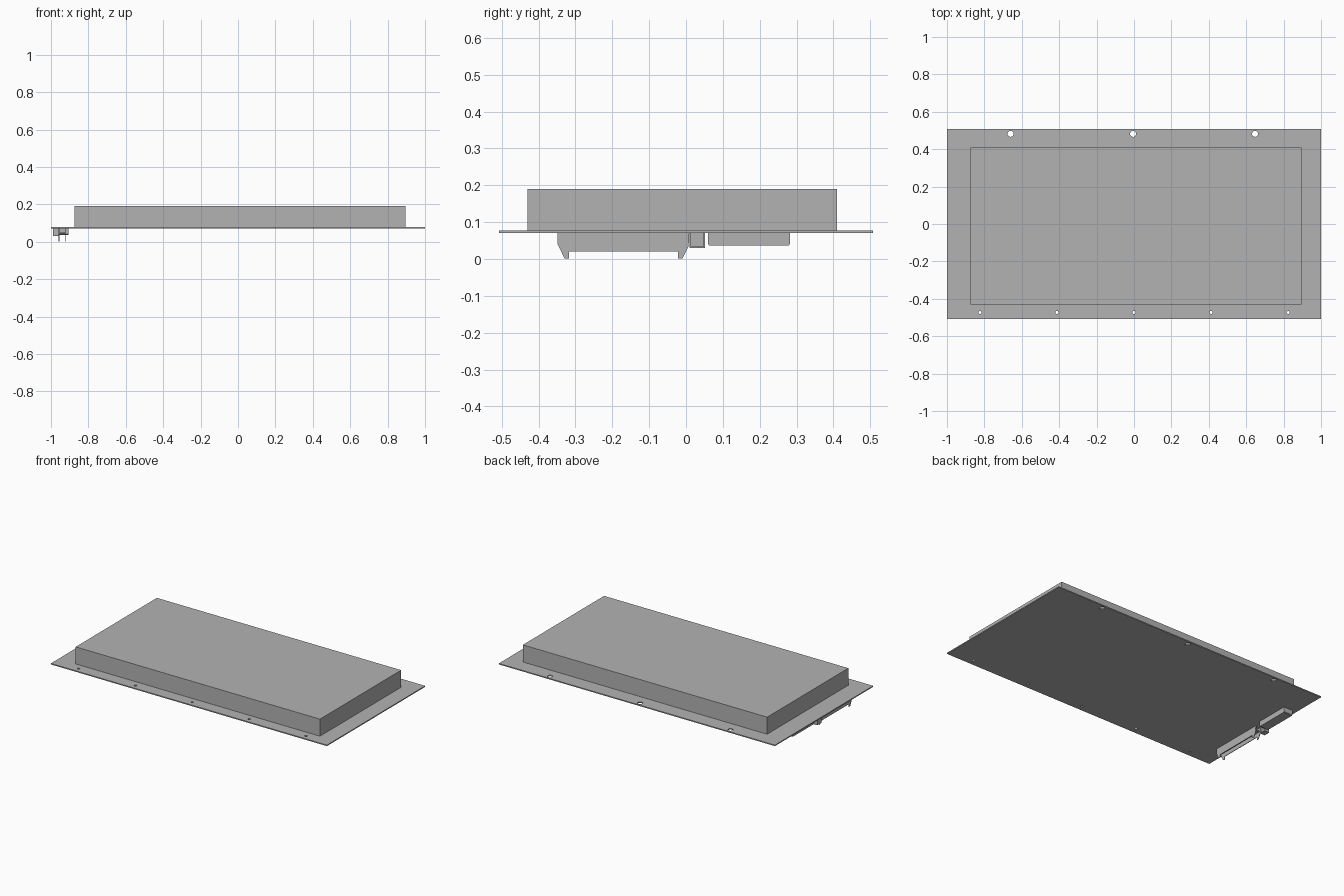
import bpy
import bmesh

cube = bpy.data.objects.get("Cube")
if cube:
    bpy.data.objects.remove(cube, do_unlink=True)

grey = bpy.data.materials.new("panel_grey")
grey.use_nodes = True
grey.diffuse_color = (0.45, 0.45, 0.45, 1)
grey.node_tree.nodes["Principled BSDF"].inputs["Base Color"].default_value = grey.diffuse_color


def prism(name, profile, x0, x1):
    """Extrude a (y, z) outline along x."""
    bm = bmesh.new()
    face = bm.faces.new([bm.verts.new((x0, y, z)) for y, z in profile])
    out = bmesh.ops.extrude_face_region(bm, geom=[face])
    moved = [v for v in out["geom"] if isinstance(v, bmesh.types.BMVert)]
    bmesh.ops.translate(bm, verts=moved, vec=(x1 - x0, 0, 0))
    bmesh.ops.recalc_face_normals(bm, faces=bm.faces[:])
    mesh = bpy.data.meshes.new(name)
    bm.to_mesh(mesh)
    bm.free()
    mesh.materials.append(grey)
    obj = bpy.data.objects.new(name, mesh)
    bpy.context.collection.objects.link(obj)
    return obj


def box(name, x, y, z):
    return prism(name, [(y[0], z[0]), (y[1], z[0]), (y[1], z[1]), (y[0], z[1])], *x)


UNDER, TOP = 0.071, 0.078

# Mounting plate and raised housing
plate = box("mounting_plate", (-1, 1), (-0.508, 0.508), (UNDER, TOP))
box("housing", (-0.875, 0.895), (-0.43, 0.41), (TOP, 0.19))

# Screw holes: three large at the back, five small at the front
holes = [(x, 0.482, 0.016) for x in (-0.66, -0.005, 0.647)]
holes += [(0.412 * i, -0.473, 0.008) for i in range(-2, 3)]
for x, y, radius in holes:
    bpy.ops.mesh.primitive_cylinder_add(vertices=24, radius=radius, depth=0.1,
                                        location=(x, y, 0.075))
    cutter = bpy.context.object
    cutter.name = "hole_cutter"
    cutter.hide_render = True
    cutter.hide_set(True)
    cutter.display_type = 'WIRE'
    cut = plate.modifiers.new("hole", 'BOOLEAN')
    cut.object = cutter
    cut.solver = 'EXACT'
# Apply the cuts and drop the cutters
bpy.context.view_layer.update()
mesh = bpy.data.meshes.new_from_object(
    plate.evaluated_get(bpy.context.evaluated_depsgraph_get()))
plate.modifiers.clear()
plate.data = mesh
for obj in [o for o in bpy.data.objects if o.name.startswith("hole_cutter")]:
    bpy.data.objects.remove(obj, do_unlink=True)

# Toothed latch: two matching cheeks joined by a web
cheek = [(-0.348, UNDER), (-0.348, 0.04), (-0.33, 0.002), (-0.317, 0.002),
         (-0.317, 0.02), (-0.022, 0.02), (-0.022, 0.002), (-0.009, 0.002),
         (0.007, 0.035), (0.009, UNDER)]
for side, x in (("right", -0.959), ("left", -0.925)):
    prism("latch_cheek_" + side, cheek, x, x + 0.004)
box("latch_web", (-0.957, -0.923), (-0.34, 0.003), (0.045, 0.05))

# Small clip between the latch and the cover
for name, y in (("front", 0.01), ("back", 0.047)):
    box("clip_wall_" + name, (-0.988, -0.955), (y, y + 0.004), (0.03, UNDER))
box("clip_base", (-0.988, -0.955), (0.01, 0.051), (0.03, 0.034))
box("clip_back_wall", (-0.988, -0.984), (0.01, 0.051), (0.03, UNDER))

# Shallow cover with bevelled lower ends
prism("connector_cover", [(0.06, UNDER), (0.06, 0.041), (0.063, 0.037),
                          (0.279, 0.037), (0.282, 0.041), (0.282, UNDER)], -0.97, -0.907)
